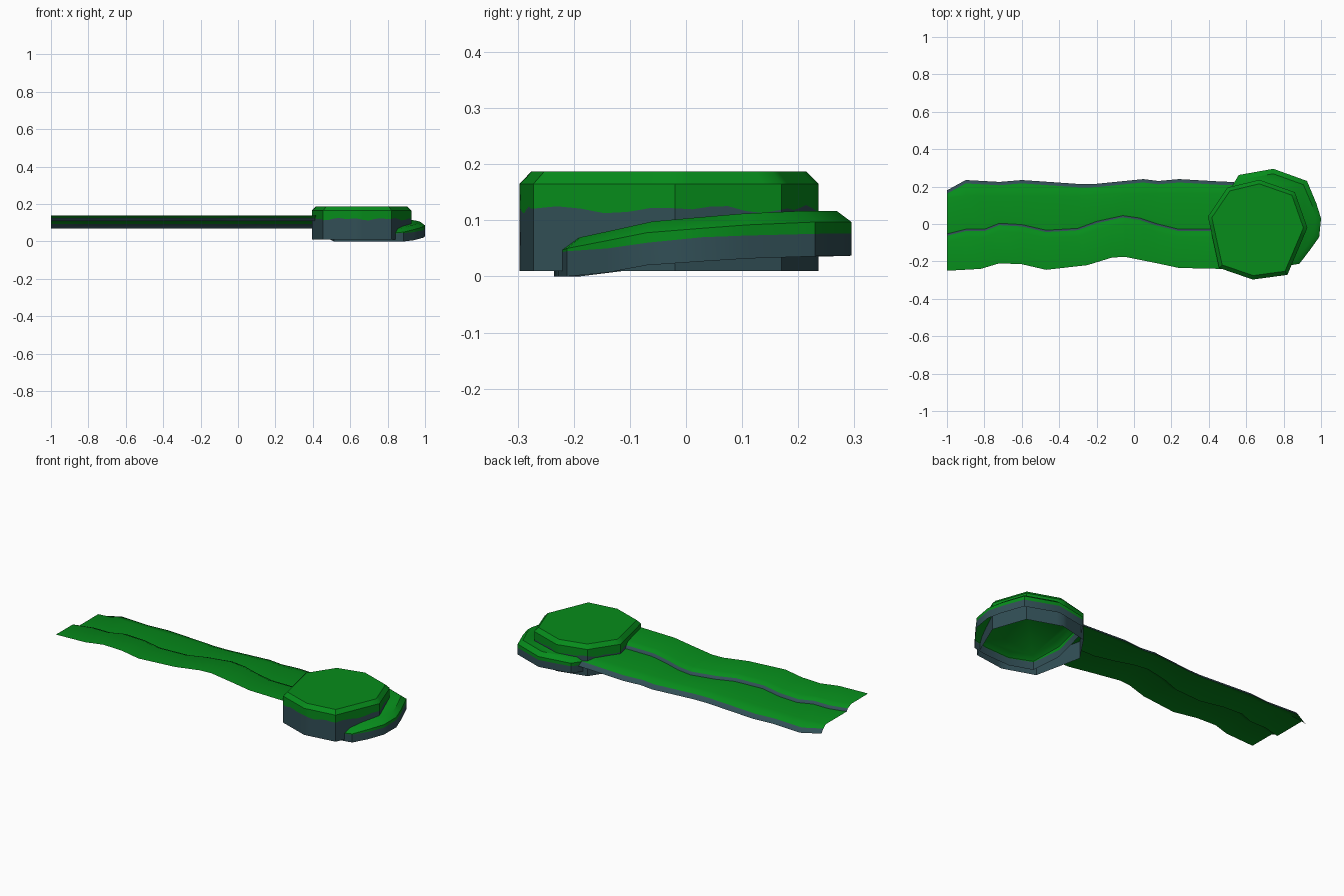
import bpy, math

if "Cube" in bpy.data.objects:
    bpy.data.objects.remove(bpy.data.objects["Cube"])

def material(name, rgb):
    m = bpy.data.materials.new(name)
    m.diffuse_color = (*rgb, 1)
    m.use_nodes = True
    m.node_tree.nodes["Principled BSDF"].inputs["Base Color"].default_value = m.diffuse_color
    return m

MATS = [material("grass green", (0.002, 0.262, 0.011)),
        material("slate rock", (0.031, 0.077, 0.092))]

def lerp_table(table, x):
    """Piecewise linear lookup in a sorted list of (x, value)."""
    if x <= table[0][0]:
        return table[0][1]
    for (a, va), (b, vb) in zip(table, table[1:]):
        if x <= b:
            return va + (vb - va) * (x - a) / (b - a)
    return table[-1][1]

def sweep(name, rows, bands, closed=False, cap=False):
    """Open shell through rows of points; bands = material per strip."""
    n = len(rows[0])
    verts = [p for r in rows for p in r]
    faces, mats = [], []
    for j, m in enumerate(bands):
        for i in range(n if closed else n - 1):
            k = (i + 1) % n
            faces.append((j*n + i, (j+1)*n + i, (j+1)*n + k, j*n + k))
            mats.append(m)
    if cap:
        faces.append(tuple(range(n)))
        mats.append(0)
    me = bpy.data.meshes.new(name)
    me.from_pydata(verts, [], faces)
    for m in MATS:
        me.materials.append(m)
    me.polygons.foreach_set("material_index", mats)
    ob = bpy.data.objects.new(name, me)
    bpy.context.collection.objects.link(ob)
    bpy.ops.object.select_all(action='DESELECT')
    ob.select_set(True)
    bpy.context.view_layer.objects.active = ob
    bpy.ops.object.shade_smooth_by_angle(angle=math.radians(40))
    return ob

# Plateau: eight-sided hollow mound, chamfered grassy top, ragged rock line
outline = [(0.395, 0.04), (0.455, -0.235), (0.635, -0.297), (0.82, -0.272),
           (0.927, -0.02), (0.86, 0.17), (0.67, 0.236), (0.50, 0.195)]
SUB = 6
ring = []
for (ax, ay), (bx, by) in zip(outline, outline[1:] + outline[:1]):
    ring += [(ax + (bx-ax)*t/SUB, ay + (by-ay)*t/SUB) for t in range(SUB)]
cx, cy, s = 0.66, -0.03, 0.92
top = [(cx + (x-cx)*s, cy + (y-cy)*s, 0.187) for x, y in ring]
shoulder = [(x, y, 0.165) for x, y in ring]
ragged = [(x, y, 0.12 + 0.004*math.sin(i*1.7) + 0.004*math.sin(i*0.8))
          for i, (x, y) in enumerate(ring)]
foot = [(x, y, 0.01) for x, y in ring]
sweep("plateau", [top, shoulder, ragged, foot], [0, 0, 1], closed=True, cap=True)

# Ledge: lower tilted mound, mostly inside the plateau, showing right and back
# each station: x, y, bottom z, rock line z, top z
stations = [(0.475, -0.03, 0.02, 0.06, 0.1), (0.512, -0.19, 0.0, 0.045, 0.07),
            (0.64, -0.235, 0.0, 0.042, 0.065), (0.8, -0.228, 0.0, 0.042, 0.065),
            (0.885, -0.212, 0.0, 0.045, 0.07),
            (0.94, -0.14, 0.007, 0.05, 0.084), (0.99, -0.07, 0.02, 0.06, 0.098),
            (1.0, 0.03, 0.027, 0.07, 0.106), (0.975, 0.11, 0.032, 0.073, 0.112),
            (0.925, 0.23, 0.036, 0.076, 0.117), (0.745, 0.295, 0.037, 0.077, 0.117),
            (0.56, 0.262, 0.036, 0.077, 0.115), (0.52, 0.195, 0.034, 0.073, 0.112)]
def inward(x, y, f, z):
    return (0.735 + (x-0.735)*f, 0.03 + (y-0.03)*f, z)
sweep("ledge", [[inward(x, y, 0.9, t) for x, y, b, r, t in stations],
                [(x, y, t - 0.02) for x, y, b, r, t in stations],
                [(x, y, r) for x, y, b, r, t in stations],
                [(x, y, b) for x, y, b, r, t in stations]],
      [0, 0, 1], closed=True, cap=True)

# Path: two wavy terraces, each ending in a small rock riser towards the back
front = [(-1, -.25), (-.82, -.24), (-.72, -.21), (-.6, -.215), (-.47, -.245),
         (-.25, -.22), (-.12, -.18), (-.05, -.175), (.1, -.205), (.24, -.235), (.47, -.24)]
middle = [(-1, -.055), (-.9, -.03), (-.8, -.03), (-.72, .002), (-.6, -.005), (-.47, -.035),
          (-.3, -.025), (-.2, .012), (-.06, .043), (.03, .03), (.12, 0), (.24, -.03), (.45, -.03)]
back = [(-1, .18), (-.9, .235), (-.72, .225), (-.6, .235), (-.28, .213), (-.2, .215),
        (-.1, .225), (.05, .24), (.13, .23), (.24, .24), (.5, .225)]
crease = [(-1, .14), (-.92, .152), (-.3, .15), (-.1, .163), (.5, .162)]
xs = sorted({p[0] for t in (front, middle, back) for p in t if p[0] < 0.46} | {0.475, 0.535},
            reverse=True)
def row(table, dy, z):
    return [(x, lerp_table(table, x) + dy, z) for x in xs]
sweep("path", [row(front, 0, 0.14), row(middle, -0.04, 0.139), row(middle, -0.008, 0.125),
               row(middle, 0.002, 0.11), row(crease, 0, 0.11), row(back, -0.018, 0.093),
               row(back, 0, 0.07)], [0, 0, 1, 0, 0, 1])
